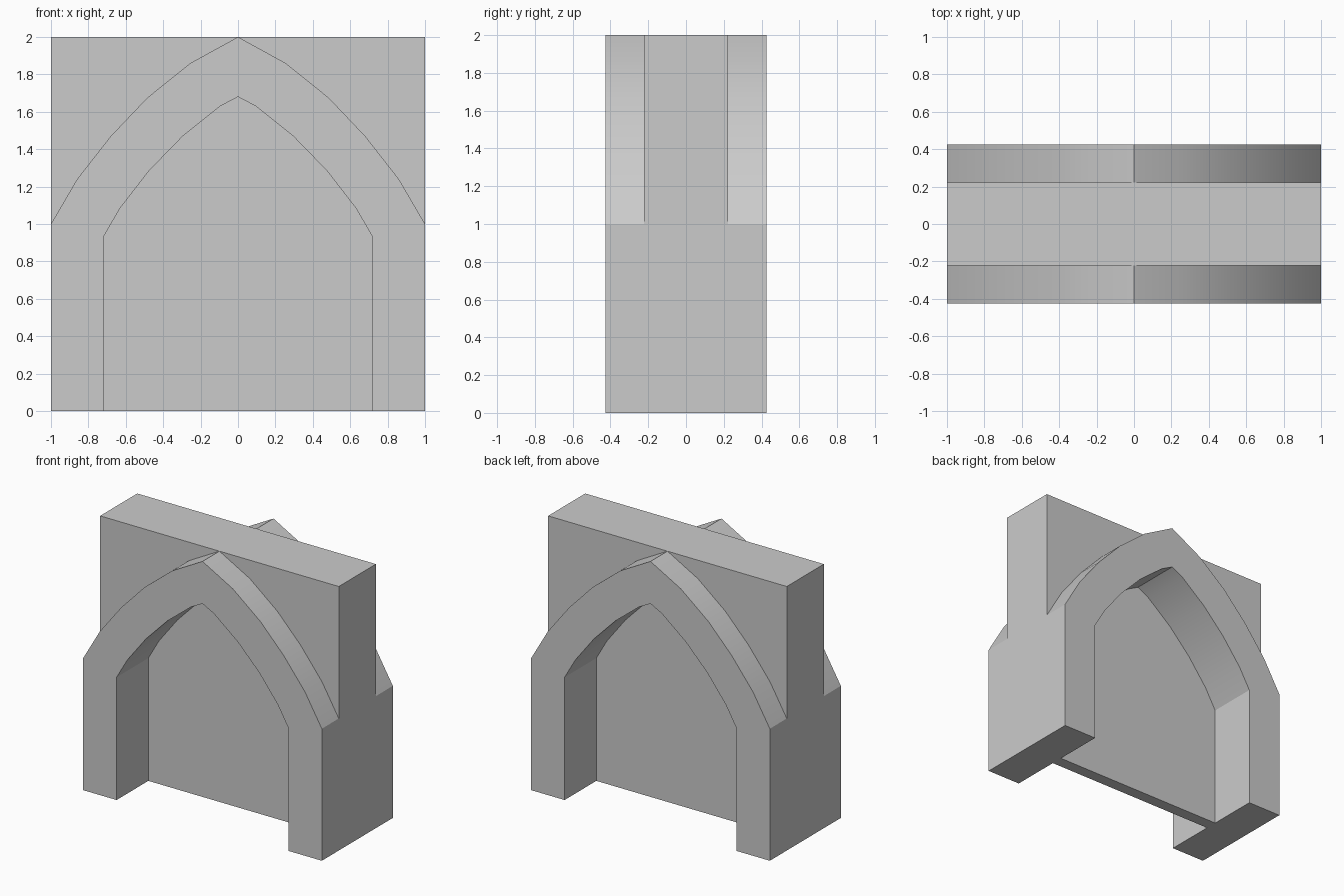
import bpy, bmesh, math

if "Cube" in bpy.data.objects:
    bpy.data.objects.remove(bpy.data.objects["Cube"])

# Left halves of the pointed curves, springing to apex (x, z)
OUTER = [(-1, 1), (-0.86, 1.24), (-0.68, 1.47), (-0.485, 1.675), (-0.255, 1.86), (0, 2)]
INNER = [(-0.72, 0.93), (-0.63, 1.085), (-0.475, 1.285), (-0.295, 1.47), (-0.095, 1.63), (0, 1.68)]


def full_arch(half):
    """Mirror a half curve and drop both legs to the ground."""
    curve = half + [(-x, z) for x, z in reversed(half[:-1])]
    foot = half[0][0]
    return [(foot, 0)] + curve + [(-foot, 0)]


def prism(name, outline, half_depth):
    """Extrude an x-z outline evenly about y = 0."""
    bm = bmesh.new()
    verts = [bm.verts.new((x, -half_depth, z)) for x, z in outline]
    face = bm.faces.new(verts)
    ext = bmesh.ops.extrude_face_region(bm, geom=[face], use_keep_orig=True)
    moved = [g for g in ext["geom"] if isinstance(g, bmesh.types.BMVert)]
    bmesh.ops.translate(bm, verts=moved, vec=(0, 2 * half_depth, 0))
    bmesh.ops.recalc_face_normals(bm, faces=bm.faces)
    mesh = bpy.data.meshes.new(name)
    bm.to_mesh(mesh)
    bm.free()
    obj = bpy.data.objects.new(name, mesh)
    bpy.context.collection.objects.link(obj)
    bpy.ops.object.select_all(action='DESELECT')
    obj.select_set(True)
    bpy.context.view_layer.objects.active = obj
    bpy.ops.object.shade_smooth_by_angle(angle=math.radians(25))
    return obj


# Projecting pointed arch surround
prism("arch_surround", full_arch(OUTER) + full_arch(INNER)[::-1], 0.425)

# Thin recessed panel filling the opening
prism("recessed_panel", full_arch(INNER), 0.045)

# Wall corners above the arch, left and right
for side, name in ((1, "left_spandrel"), (-1, "right_spandrel")):
    prism(name, [(side * x, z) for x, z in OUTER + [(-1, 2)]], 0.222)
